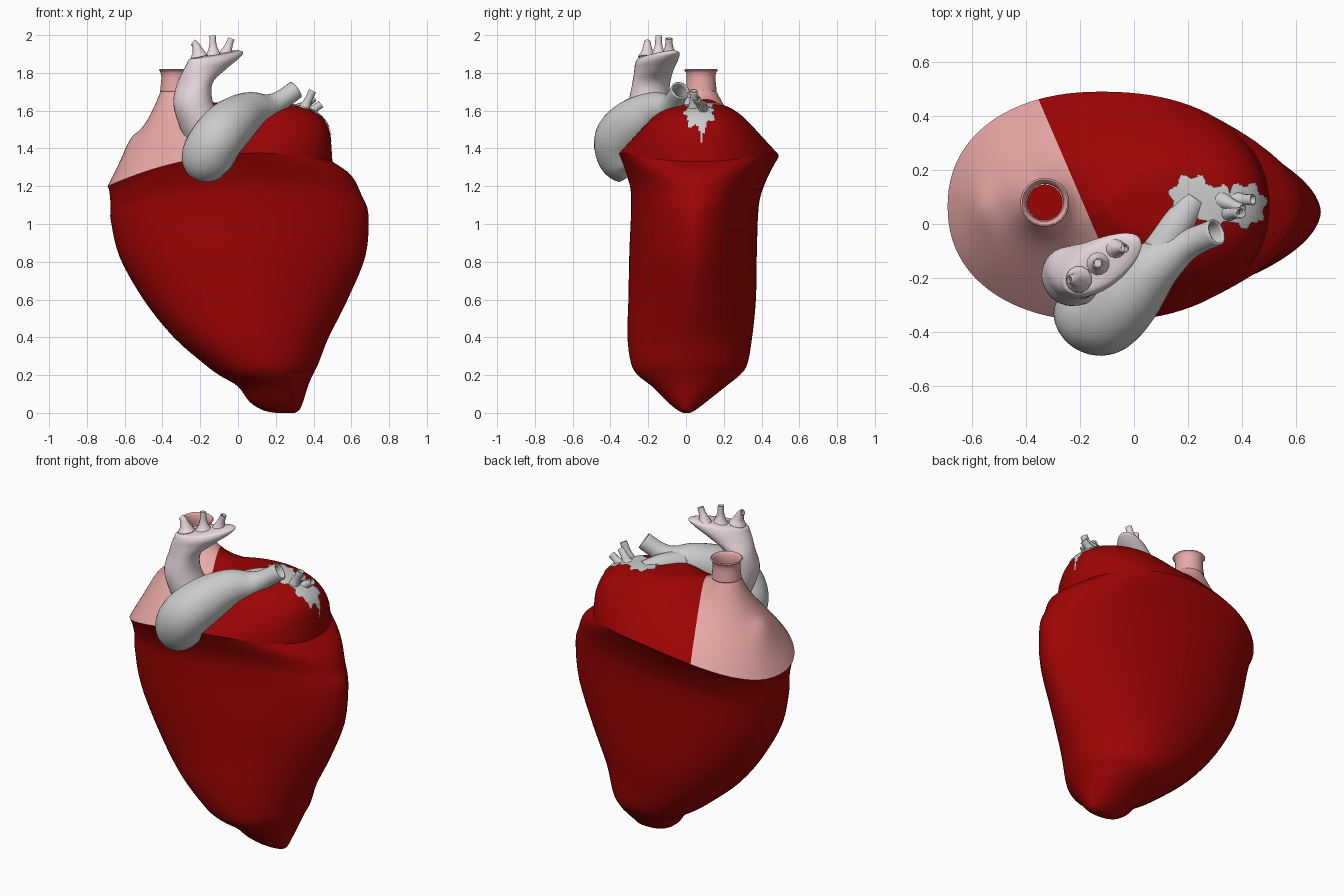
import bpy, bmesh, math
from mathutils import Vector

if "Cube" in bpy.data.objects:
    bpy.data.objects.remove(bpy.data.objects["Cube"])

def material(name, rgb):
    m = bpy.data.materials.new(name)
    m.diffuse_color = (*rgb, 1)
    m.use_nodes = True
    m.node_tree.nodes["Principled BSDF"].inputs["Base Color"].default_value = m.diffuse_color
    return m

RED = material("muscle_red", (0.33, 0.001, 0.001))
PINK = material("pale_pink", (0.80, 0.39, 0.38))
LILAC = material("pale_lilac", (0.80, 0.68, 0.72))

def finish(name, bm, mat=None, angle=60, thick=0):
    bmesh.ops.recalc_face_normals(bm, faces=bm.faces)
    me = bpy.data.meshes.new(name)
    bm.to_mesh(me)
    bm.free()
    ob = bpy.data.objects.new(name, me)
    bpy.context.collection.objects.link(ob)
    if mat:
        me.materials.append(mat)
    bpy.ops.object.select_all(action='DESELECT')
    ob.select_set(True)
    bpy.context.view_layer.objects.active = ob
    bpy.ops.object.shade_smooth_by_angle(angle=math.radians(angle))
    if thick:
        mod = ob.modifiers.new("wall", 'SOLIDIFY')
        mod.thickness = thick
    return ob

def spline(rows, steps):
    """Smoothly interpolate rows of numbers."""
    out = []
    for i in range(len(rows) - 1):
        p = [rows[max(0, min(len(rows) - 1, i + k))] for k in (-1, 0, 1, 2)]
        for s in range(steps):
            t = s / steps
            out.append([b + 0.5 * t * (c - a + t * (2*a - 5*b + 4*c - d + t * (3*(b - c) + d - a)))
                        for a, b, c, d in zip(*p)])
    out.append(list(rows[-1]))
    return out

def loft(bm, rings, cap_start=False, cap_end=False):
    vs = [[bm.verts.new(p) for p in r] for r in rings]
    n = len(vs[0])
    for a, b in zip(vs, vs[1:]):
        for i in range(n):
            j = (i + 1) % n
            bm.faces.new((a[i], a[j], b[j], b[i]))
    if cap_start:
        bm.faces.new(vs[0])
    if cap_end:
        bm.faces.new(vs[-1])

def tube(name, path, mat=None, sides=20, steps=6, thick=0.008, cap=False):
    """Tube through rows of x, y, z, radius."""
    rows = spline(path, steps)
    pts = [Vector(r[:3]) for r in rows]
    rings, u, prev = [], None, None
    for i, p in enumerate(pts):
        t = (pts[min(i + 1, len(pts) - 1)] - pts[max(i - 1, 0)]).normalized()
        u = t.orthogonal().normalized() if u is None else prev.rotation_difference(t) @ u
        prev, v = t, t.cross(u)
        rings.append([p + rows[i][3] * (math.cos(a) * u + math.sin(a) * v)
                      for a in (math.tau * k / sides for k in range(sides))])
    bm = bmesh.new()
    loft(bm, rings, cap_start=cap)
    return finish(name, bm, mat, thick=thick)

def spow(v, e):
    return math.copysign(abs(v) ** e, v)

def outline(a, xl, xr, xc, yf, yb, n):
    """Egg-shaped cross-section: rounded left, narrower right."""
    c, s = math.cos(a), math.sin(a)
    e = 2 / (n if c > 0 else 2.2)
    ym, h = (yf + yb) / 2, (yb - yf) / 2
    return xc + (xr - xc if c > 0 else xc - xl) * spow(c, e), ym + h * spow(s, e)

def rim_drop(x):
    return -0.28 * (x - 0.1) ** 2

SIDES = 96
ANGLES = [math.tau * i / SIDES for i in range(SIDES)]
RIM = (-0.69, 0.5, -0.12, -0.36, 0.49, 2.2)

# Ventricles: z, tilt, x left, x right, x widest, y front, y back, right roundness
stations = [
    (1.375, 1.0, *RIM),
    (1.32, 0.9, -0.680, 0.60, -0.12, -0.335, 0.46, 2.0),
    (1.22, 0.8, -0.674, 0.655, -0.11, -0.298, 0.415, 1.85),
    (1.10, 0.5, -0.673, 0.69, -0.10, -0.29, 0.385, 1.8),
    (0.85, 0.2, -0.625, 0.675, -0.05, -0.30, 0.375, 1.75),
    (0.60, 0, -0.50, 0.58, 0.0, -0.305, 0.37, 1.75),
    (0.40, 0, -0.34, 0.48, 0.05, -0.31, 0.35, 1.8),
    (0.26, 0, -0.18, 0.425, 0.11, -0.29, 0.325, 1.9),
    (0.20, 0, -0.10, 0.395, 0.14, -0.255, 0.285, 1.9),
    (0.14, 0, 0.0, 0.37, 0.18, -0.18, 0.21, 2),
    (0.06, 0, 0.06, 0.345, 0.21, -0.10, 0.11, 2),
    (0.015, 0, 0.13, 0.325, 0.24, -0.045, 0.05, 2),
    (0.0, 0, 0.20, 0.30, 0.25, -0.015, 0.02, 2)]
rings = []
for z, w, *sec in spline(stations, 4):
    ring = []
    for a in ANGLES:
        x, y = outline(a, *sec)
        ring.append((x, y, max(0, z + w * rim_drop(x))))
    rings.append(ring)
bm = bmesh.new()
loft(bm, rings, cap_end=True)
finish("ventricles", bm, RED)

# Atria: one dome above the rim, divided into right, left and vein root pieces
CAVA = (-0.33, 0.08)

def dome_mesh():
    rings, cx, cy = [], -0.1, 0.065
    for k in range(61):
        r = max(1 - k / 60, 0.002)
        ring = []
        for a in ANGLES:
            ox, oy = outline(a, *RIM)
            c = math.cos(a)
            p = 1.65 + (3.3 if c > 0 else 1.1) * c * c
            q = 1 - 0.7 * c * c if c > 0 else 1
            x, y = cx + r * (ox - cx), cy + r * (oy - cy)
            base = 1.375 + rim_drop(ox)
            z = base + (1.64 - base) * max(0, 1 - r ** p) ** q
            # ear-like bulge at the left, and the swelling up into the vena cava
            bump = math.exp(-((x + 0.58) / 0.05) ** 2 - ((y - 0.06) / 0.1) ** 2)
            z += 0.2 * bump * (1 - r)
            d = max(0, math.hypot(x - CAVA[0], y - CAVA[1]) - 0.066)
            z += (1.73 - z) * math.exp(-(d / 0.055) ** 1.2)
            ring.append((x, y, z))
        rings.append(ring)
    bm = bmesh.new()
    loft(bm, rings, cap_end=True)
    return bm

def atrium(name, mat, left):
    bm = dome_mesh()
    bmesh.ops.bisect_plane(bm, geom=bm.verts[:] + bm.edges[:] + bm.faces[:],
                           plane_co=(-0.155, 0, 0), plane_no=(1, 0.43, 0),
                           clear_inner=left, clear_outer=not left)
    finish(name, bm, mat)

atrium("left_atrium", RED, True)
atrium("right_atrium", PINK, False)

def in_patch(p):
    for x, y, r in ((0.405, 0.07, 0.08), (0.3, 0.07, 0.075), (0.21, 0.10, 0.08)):
        a = math.atan2(p.y - y, p.x - x)
        if math.hypot(p.x - x, p.y - y) < r * (1 + 0.12 * math.sin(7 * a)):
            return True
    return False

bm = dome_mesh()
near = [f for f in bm.faces if 0.1 < f.calc_center_median().x and abs(f.calc_center_median().y) < 0.25]
bmesh.ops.subdivide_edges(bm, edges=list({e for f in near for e in f.edges}), cuts=2,
                          use_grid_fill=True)
bmesh.ops.delete(bm, geom=[f for f in bm.faces if not in_patch(f.calc_center_median())],
                 context='FACES')
bmesh.ops.translate(bm, verts=bm.verts, vec=(0.004, 0, 0.006))
finish("vein_root", bm)

# Large vein on the right atrium, with its red lining
tube("upper_vena_cava", [(*CAVA, 1.70, 0.076), (*CAVA, 1.77, 0.069),
     (*CAVA, 1.805, 0.074), (*CAVA, 1.82, 0.085)], PINK)
bm = bmesh.new()
bmesh.ops.create_circle(bm, cap_ends=True, segments=20, radius=0.066)
bmesh.ops.translate(bm, verts=bm.verts, vec=(*CAVA, 1.736))
finish("vena_cava_lining", bm, RED)

# Aorta: x, y, z, half length along the arch, half width
arch = [(-0.14, -0.14, 1.40, 0.12, 0.12), (-0.18, -0.17, 1.50, 0.125, 0.12),
        (-0.235, -0.195, 1.63, 0.105, 0.11), (-0.23, -0.185, 1.74, 0.09, 0.105),
        (-0.18, -0.17, 1.81, 0.125, 0.095), (-0.135, -0.155, 1.86, 0.155, 0.09),
        (-0.115, -0.145, 1.89, 0.165, 0.075), (-0.11, -0.14, 1.90, 0.13, 0.05)]
d, e = Vector((0.83, 0.56, 0)), Vector((-0.56, 0.83, 0))
bm = bmesh.new()
loft(bm, [[Vector((x, y, z + 0.1 * max(0, z - 1.7) * math.cos(a)))
           + l * math.cos(a) * d + w * math.sin(a) * e
           for a in (math.tau * i / 32 for i in range(32))]
          for x, y, z, l, w in spline(arch, 5)], cap_end=True)
finish("aorta", bm, LILAC)
for i, (x, y, lean, top) in enumerate(((-0.205, -0.205, -0.035, 1.965),
                                       (-0.13, -0.145, -0.005, 2.0),
                                       (-0.065, -0.09, 0.03, 1.985))):
    tube(f"aorta_branch_{i + 1}", [(x, y, 1.885, 0.05), (x + lean * 0.2, y, 1.915, 0.031),
         (x + lean * 0.6, y, 1.95, 0.02), (x + lean, y, top - 0.003, 0.018)],
         LILAC, 12, 4, 0.005)

# Pulmonary trunk sweeping across the front to the left
tube("pulmonary_trunk", [(-0.18, -0.28, 1.285, 0.10), (-0.165, -0.325, 1.35, 0.137),
     (-0.11, -0.345, 1.45, 0.14), (-0.03, -0.27, 1.535, 0.132), (0.06, -0.17, 1.595, 0.105),
     (0.15, -0.10, 1.615, 0.075), (0.22, -0.065, 1.65, 0.054), (0.305, -0.03, 1.71, 0.05)],
     sides=28, cap=True)
tube("pulmonary_side_branch", [(0.10, -0.10, 1.60, 0.075), (0.16, 0.0, 1.61, 0.065),
     (0.22, 0.09, 1.595, 0.055)])

# Small pulmonary veins
for i, (a, b) in enumerate((((0.34, 0.04, 1.59), (0.395, 0.04, 1.705)),
                            ((0.37, 0.09, 1.585), (0.44, 0.09, 1.635)),
                            ((0.32, 0.09, 1.60), (0.40, 0.055, 1.665)))):
    m = [p * 0.5 + q * 0.5 for p, q in zip(a, b)]
    tube(f"pulmonary_vein_{i + 1}", [(*a, 0.04), (*m, 0.022), (*b, 0.021)],
         None, 12, 4, 0.005)
